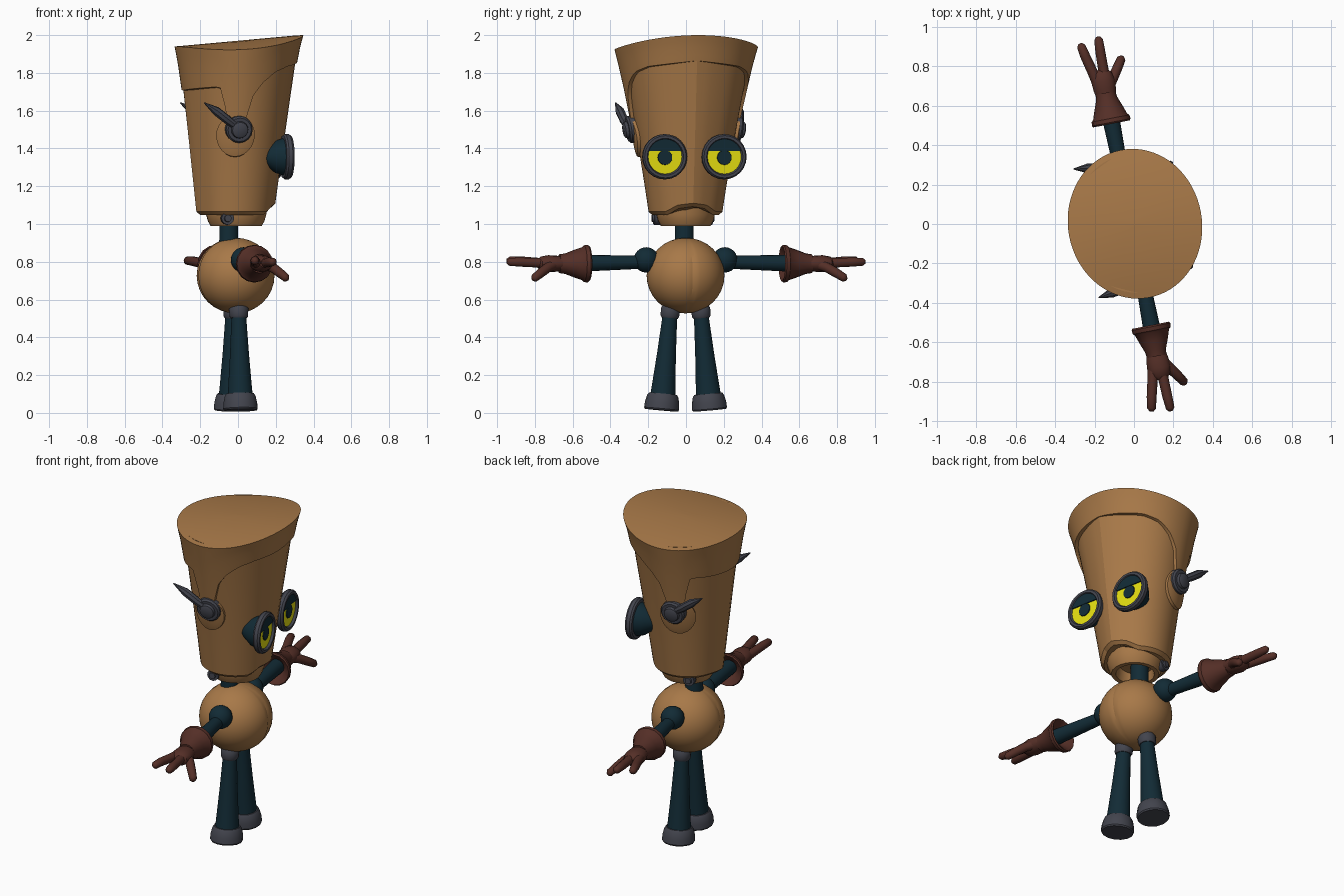
import bpy, bmesh
from math import sin, cos, pi, radians, asin
from mathutils import Vector

old = bpy.data.objects.get("Cube")
if old:
    bpy.data.objects.remove(old, do_unlink=True)

TURN = radians(11)  # the whole figure is turned a little about z


def material(name, rgb):
    m = bpy.data.materials.new(name)
    m.use_nodes = True
    col = (*rgb, 1)
    m.diffuse_color = col
    bsdf = m.node_tree.nodes["Principled BSDF"]
    bsdf.inputs["Base Color"].default_value = col
    bsdf.inputs["Roughness"].default_value = 0.7
    return m


TAN = material("tan", (0.39, 0.19, 0.065))
NAVY = material("dark navy", (0.006, 0.024, 0.036))
GREY = material("slate grey", (0.055, 0.058, 0.075))
MAROON = material("maroon", (0.09, 0.028, 0.02))
YELLOW = material("yellow", (0.88, 0.82, 0.006))


def loft(name, rings, mat, cap_start=True, cap_end=True, crease=0.6):
    """Skin closed rings of points into one smooth-shaded object."""
    bm = bmesh.new()
    rows = [[bm.verts.new(p) for p in ring] for ring in rings]
    for a, b in zip(rows, rows[1:]):
        for i in range(len(a)):
            j = (i + 1) % len(a)
            bm.faces.new((a[i], a[j], b[j], b[i]))
    if cap_start:
        bm.faces.new(rows[0][::-1])
    if cap_end:
        bm.faces.new(rows[-1])
    bmesh.ops.recalc_face_normals(bm, faces=bm.faces[:])
    for f in bm.faces:
        f.smooth = True
    for e in bm.edges:
        e.smooth = e.calc_face_angle(0) < crease
    me = bpy.data.meshes.new(name)
    bm.to_mesh(me)
    bm.free()
    me.materials.append(mat)
    ob = bpy.data.objects.new(name, me)
    ob.rotation_euler.z = TURN
    bpy.context.collection.objects.link(ob)
    return ob


def tube(name, centres, radii, mat, axis=None, sides=16, flat=1, **kw):
    """Round rings at the given centres, all square to one axis."""
    pts = [Vector(c) for c in centres]
    axis = Vector(axis) if axis else pts[-1] - pts[0]
    q = axis.to_track_quat('Z', 'Y')
    rings = []
    for c, r in zip(pts, radii):
        ring = []
        for i in range(sides):
            v = q @ Vector((r * cos(2 * pi * i / sides), r * sin(2 * pi * i / sides), 0))
            v.z *= flat
            ring.append(c + v)
        rings.append(ring)
    return loft(name, rings, mat, **kw)


def lathe(name, origin, axis, profile, mat, **kw):
    """Profile of (distance, radius) pairs turned about an axis."""
    o, a = Vector(origin), Vector(axis).normalized()
    return tube(name, [o + a * d for d, _ in profile], [r for _, r in profile], mat, axis=a, **kw)


def ball(name, c, r, mat, n=12):
    return lathe(name, c, (0, 0, 1),
                 [(-r * cos(pi * k / n), max(r * sin(pi * k / n), 0.002)) for k in range(n + 1)],
                 mat, sides=20)


def ramp(x, table):
    for (x0, y0), (x1, y1) in zip(table, table[1:]):
        if x <= x1:
            return y0 + (y1 - y0) * (x - x0) / (x1 - x0)
    return table[-1][1]


def skull(t, z, off=0.0):
    """Point on the tapering head at angle t from the front."""
    k = (z - 1.06) / 0.84
    a = 0.195 + 0.105 * k + off
    b = 0.195 + 0.125 * k + 0.025 * k * k + off
    return Vector((-0.015 + 0.015 * k + a * cos(t), b * sin(t), z))


def angles(n):
    return [-pi + 2 * pi * i / n for i in range(n)]


# Head: ridge down the centre of the face and back, raised chin notch
def head_ring(f, scale=1.0, drop=0.0):
    ring = []
    for t in angles(48):
        d = min(abs(t), pi - abs(t))
        low = ramp(abs(t), [(0, 1.11), (0.4, 1.1), (0.75, 1.065), (pi, 1.065)])
        z = low + (1.93 - low) * f
        p = skull(t, z, 0.014 * max(0, 1 - d / 0.4))
        ring.append(Vector((p.x * scale, p.y * scale, p.z - drop)))
    return ring


loft("head", [head_ring(0, 0.9, 0.018), head_ring(0)] + [head_ring(k / 6) for k in range(1, 7)],
     TAN, crease=0.2)

# Hair cap: curved sloping lid, brim, and sideburns reaching the ears
HAIRLINE = [(0, 1.86), (45, 1.83), (62, 1.80), (76, 1.74), (88, 1.65), (93, 1.47),
            (112, 1.47), (117, 1.71), (124, 1.72), (180, 1.70)]


def lid_z(x, y):
    return 1.97 + 0.09 * x - 0.045 * (y / 0.39) ** 2


def hair_ring(f, off):
    ring = []
    for t in angles(72):
        rim = skull(t, 1.95, 0.025)
        top = lid_z(rim.x, rim.y)
        low = ramp(abs(t) * 180 / pi, HAIRLINE)
        ring.append(skull(t, top + (low - top) * f, off))
    return ring


def lid_ring(s):
    return [Vector((p.x * s, p.y * s, lid_z(p.x * s, p.y * s))) for p in hair_ring(0, 0.03)]


loft("hair_cap", [lid_ring(s) for s in (0.02, 0.3, 0.6, 0.85)] +
     [hair_ring(0, 0.03), hair_ring(0.2, 0.026), hair_ring(0.45, 0.022),
      hair_ring(0.75, 0.02), hair_ring(0.97, 0.018), hair_ring(1, -0.01)],
     TAN, cap_end=False)

# Jaw: hollow cup under the head
def oval(r, z):
    return [Vector((-0.01 + r * cos(t), r * 0.97 * sin(t), z)) for t in angles(24)]


loft("jaw", [oval(*p) for p in ((0.165, 1.1), (0.16, 1.05), (0.15, 1.015), (0.136, 0.99),
                                (0.11, 0.99), (0.1, 1.06))], TAN)
lathe("neck", (-0.05, 0, 0.87), (0, 0, 1), [(0, 0.055), (0.06, 0.05), (0.2, 0.05)], NAVY)

# Body: sphere with a seam groove around the middle plane
def body_ring(k):
    p = pi * k / 16
    ring = []
    for t in angles(64):
        r = 0.2 if min(abs(t), pi - abs(t)) < 0.01 else 0.206
        r *= max(sin(p), 0.01)
        ring.append(Vector((-0.013 + r * cos(t), r * sin(t), 0.727 - 0.2 * cos(p))))
    return ring


loft("body", [body_ring(k) for k in range(17)], TAN, crease=0.4)

for s, side in ((1, "left"), (-1, "right")):
    # Eyes: navy socket, grey rim, yellow iris, pupil and half-closed lid
    eye = (0, 0.16 * s, 1.356)
    fwd = (1, 0, 0)
    lathe(side + "_eye_socket", eye, fwd, [(0.1, 0.03), (0.13, 0.055), (0.17, 0.085), (0.22, 0.1)],
          NAVY, sides=20)
    lathe(side + "_eye_rim", eye, fwd,
          [(0.21, 0.09), (0.212, 0.113), (0.222, 0.12), (0.242, 0.12), (0.253, 0.112),
           (0.253, 0.098), (0.238, 0.09)], GREY, sides=24, cap_end=False)
    lathe(side + "_iris", eye, fwd, [(0.234, 0.094), (0.24, 0.094)], YELLOW, sides=24)
    lathe(side + "_pupil", (0, eye[1], 1.352), fwd, [(0.238, 0.04), (0.245, 0.038)], NAVY)
    a0 = asin(0.33)
    arc = [a0 + (pi - 2 * a0) * i / 12 for i in range(13)]
    loft(side + "_eyelid", [[Vector((x, eye[1] + 0.094 * cos(a), eye[2] + 0.094 * sin(a)))
                             for a in arc] for x in (0.239, 0.247)], NAVY)

    # Ears: pad following the head, bolt and swept-back fin
    def pad_ring(r, off):
        return [skull(s * (radians(103) + r * cos(a) / 0.27), 1.465 + r * sin(a), off)
                for a in angles(24)]
    loft(side + "_ear_pad", [pad_ring(0.112, -0.01), pad_ring(0.108, 0.016),
                             pad_ring(0.08, 0.022), pad_ring(0.02, 0.024)], TAN)
    lathe(side + "_ear_bolt", (-0.05, 0.262 * s, 1.505), (0, s, -0.15),
          [(0, 0.072), (0.035, 0.072), (0.045, 0.063), (0.045, 0.046), (0.06, 0.042),
           (0.066, 0.03)], GREY)
    tube(side + "_ear_fin", [(-0.06, 0.3 * s, 1.51), (-0.12, 0.312 * s, 1.553),
                             (-0.18, 0.322 * s, 1.598), (-0.247, 0.332 * s, 1.642)],
         [0.018, 0.024, 0.024, 0.003], GREY, sides=8)
    lathe(side + "_jaw_bolt", (-0.085, 0.125 * s, 1.03), (0, s, 0),
          [(0, 0.034), (0.032, 0.034), (0.032, 0.02), (0.042, 0.018)], GREY, sides=12)

    # Arms
    ball(side + "_shoulder", (-0.012, 0.212 * s, 0.81), 0.067, NAVY)
    tube(side + "_arm", [(-0.012, 0.22 * s, 0.798), (-0.013, 0.58 * s, 0.792)],
         [0.034, 0.045], NAVY)
    # Gloves: flared hollow cuff, wrist, palm and three digits
    lathe(side + "_glove", (-0.015, 0, 0.79), (0, s, 0),
          [(0.57, 0.04), (0.528, 0.08), (0.52, 0.094), (0.528, 0.1), (0.548, 0.097),
           (0.556, 0.088), (0.6, 0.073), (0.65, 0.054), (0.68, 0.05)], MAROON)
    lathe(side + "_palm", (-0.015, 0, 0.79), (0, s, 0),
          [(0.66, 0.05), (0.7, 0.057), (0.74, 0.06), (0.78, 0.05), (0.8, 0.025)],
          MAROON, flat=0.75)
    digits = {
        "outer_finger": [(-0.04, 0.72, 0.79), (-0.06, 0.8, 0.797), (-0.08, 0.88, 0.805),
                         (-0.091, 0.935, 0.806), (-0.094, 0.95, 0.806)],
        "middle_finger": [(-0.005, 0.72, 0.79), (-0.003, 0.81, 0.795), (-0.001, 0.89, 0.798),
                          (0.002, 0.952, 0.8), (0.002, 0.967, 0.8)],
        "thumb": [(0.0, 0.7, 0.79), (0.04, 0.752, 0.77), (0.07, 0.795, 0.742),
                  (0.097, 0.835, 0.715), (0.103, 0.845, 0.707)],
    }
    for name, path in digits.items():
        tube(side + "_" + name, [(x, y * s, z) for x, y, z in path],
             [0.03, 0.026, 0.025, 0.022, 0.01], MAROON, sides=10, crease=1.2)

    # Legs: hip collar, flared leg and foot on one slanting axis
    foot = (-0.012, 0.13 * s, 0.014)
    up = (0, -0.05 * s, 0.55)
    lathe(side + "_hip_collar", foot, up, [(0.49, 0.044), (0.5, 0.05), (0.54, 0.052), (0.56, 0.04)],
          GREY)
    lathe(side + "_leg", foot, up, [(0.06, 0.069), (0.12, 0.064), (0.3, 0.051), (0.51, 0.039)],
          NAVY)
    lathe(side + "_foot", foot, up, [(0, 0.088), (0.008, 0.093), (0.04, 0.091), (0.075, 0.083),
                                     (0.088, 0.074), (0.088, 0.06)], GREY, sides=14)
